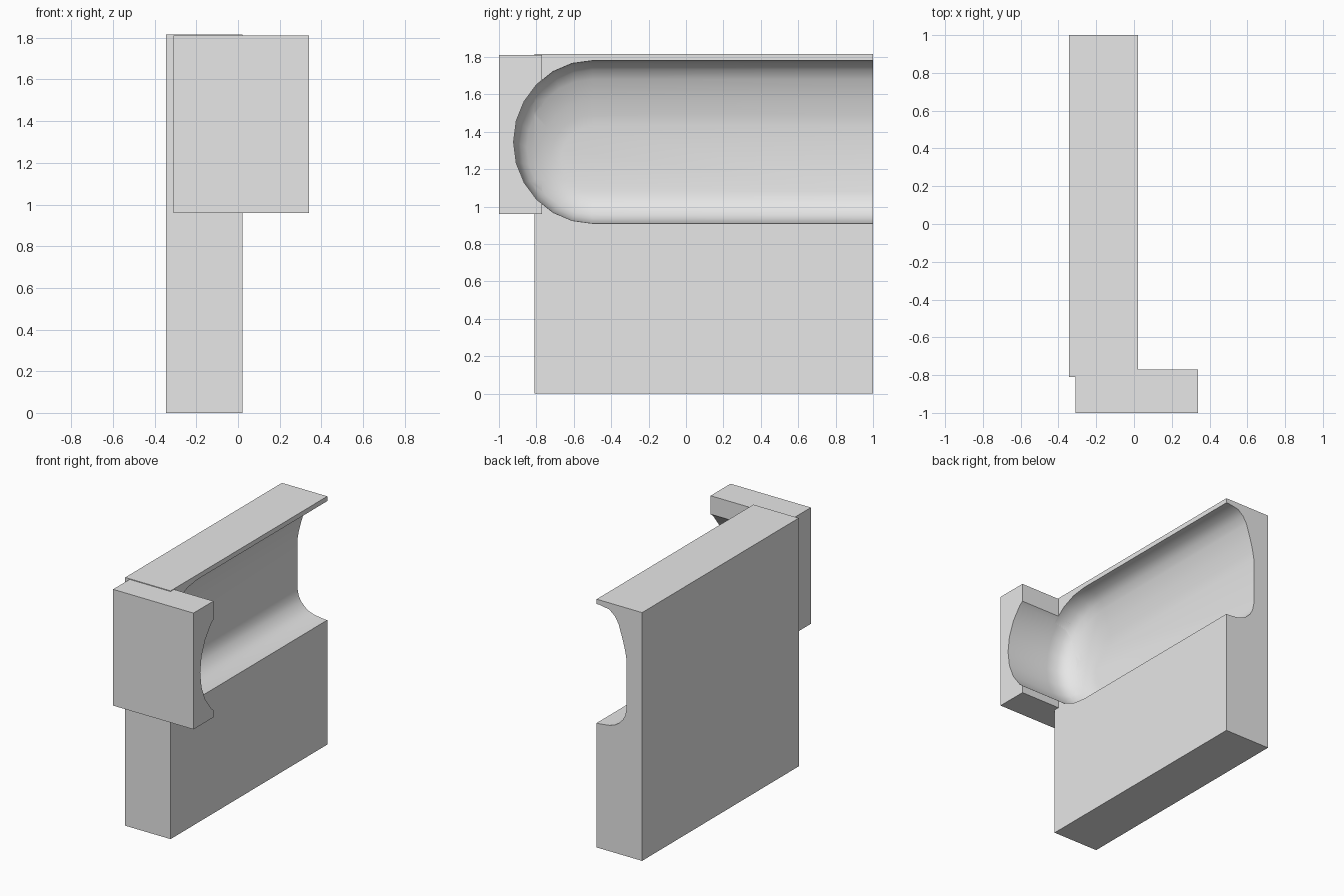
import bpy, bmesh, math

cube = bpy.data.objects.get("Cube")
if cube:
    bpy.data.objects.remove(cube, do_unlink=True)

grey = bpy.data.materials.new("plain_grey")
grey.use_nodes = True
grey.diffuse_color = (0.8, 0.8, 0.8, 1)
grey.node_tree.nodes["Principled BSDF"].inputs["Base Color"].default_value = (0.8, 0.8, 0.8, 1)


def finish(bm, name):
    bmesh.ops.recalc_face_normals(bm, faces=bm.faces[:])
    mesh = bpy.data.meshes.new(name)
    bm.to_mesh(mesh)
    bm.free()
    mesh.materials.append(grey)
    obj = bpy.data.objects.new(name, mesh)
    bpy.context.collection.objects.link(obj)
    return obj


def box(name, lo, hi):
    bm = bmesh.new()
    bmesh.ops.create_cube(bm, size=1)
    for v in bm.verts:
        v.co = [(a + b) / 2 + c * (b - a) for a, b, c in zip(lo, hi, v.co)]
    return finish(bm, name)


# Groove cutter: stacked outlines with one round end, narrowing with depth
def groove_cutter(rings, end_y, back_y, steps=12):
    bm = bmesh.new()
    loops = []
    for x, top, bottom in rings:
        r, mid = (top - bottom) / 2, (top + bottom) / 2
        pts = [(x, back_y, top)]
        for i in range(steps + 1):
            a = math.pi * (i / steps)
            pts.append((x, end_y - 0.97 * r * math.sin(a), mid + r * math.cos(a)))
        pts.append((x, back_y, bottom))
        loops.append([bm.verts.new(p) for p in pts])
    n = len(loops[0])
    for a, b in zip(loops, loops[1:]):
        for i in range(n):
            j = (i + 1) % n
            bm.faces.new((a[i], a[j], b[j], b[i]))
    bm.faces.new(loops[0])
    bm.faces.new(loops[-1])
    return finish(bm, "groove_cutter")


wall = box("wall", (-0.345, -0.81, 0), (0.022, 1, 1.815))
end_block = box("end_block", (-0.31, -1, 0.96), (0.34, -0.77, 1.81))

cutter = groove_cutter(
    [(0.5, 1.78, 0.91), (0.0, 1.78, 0.91), (-0.08, 1.767, 0.92),
     (-0.125, 1.73, 0.935), (-0.155, 1.68, 0.955), (-0.19, 1.57, 0.99),
     (-0.21, 1.49, 1.03), (-0.22, 1.43, 1.08)],
    end_y=-0.5, back_y=1.2)
cutter.hide_render = True

# Cut the groove through both parts, then discard the cutter
for part in (wall, end_block):
    mod = part.modifiers.new("groove", "BOOLEAN")
    mod.operation = "DIFFERENCE"
    mod.solver = "EXACT"
    mod.object = cutter
    bpy.ops.object.select_all(action="DESELECT")
    part.select_set(True)
    bpy.context.view_layer.objects.active = part
    bpy.ops.object.modifier_apply(modifier=mod.name)
    bpy.ops.object.shade_smooth_by_angle(angle=math.radians(38))
bpy.data.objects.remove(cutter, do_unlink=True)
